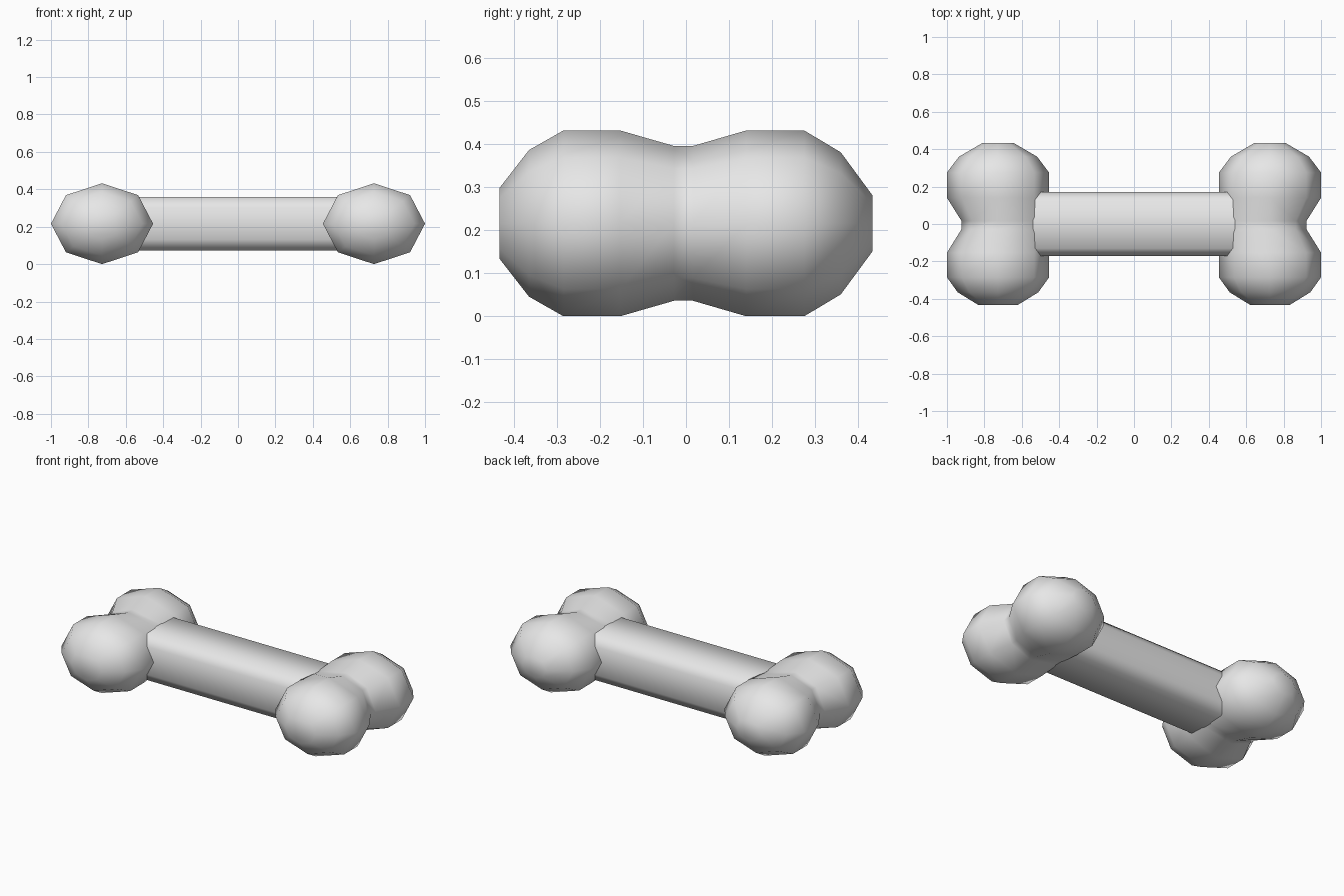
import bpy
import bmesh
from math import cos, sin, pi

cube = bpy.data.objects.get("Cube")
if cube:
    bpy.data.objects.remove(cube, do_unlink=True)

grey = bpy.data.materials.new("bone_grey")
grey.use_nodes = True
grey.diffuse_color = (0.8, 0.8, 0.8, 1)
grey.node_tree.nodes["Principled BSDF"].inputs["Base Color"].default_value = (0.8, 0.8, 0.8, 1)

MID_Z = 0.216
KNOB_X = 0.727


def loft(name, sections):
    """Skin a list of equal-sized point loops and cap both ends."""
    bm = bmesh.new()
    loops = [[bm.verts.new(p) for p in s] for s in sections]
    n = len(loops[0])
    for a, b in zip(loops, loops[1:]):
        for i in range(n):
            j = (i + 1) % n
            bm.faces.new((a[i], a[j], b[j], b[i]))
    bm.faces.new(loops[0])
    bm.faces.new(loops[-1])
    bmesh.ops.recalc_face_normals(bm, faces=bm.faces)
    mesh = bpy.data.meshes.new(name)
    bm.to_mesh(mesh)
    bm.free()
    mesh.materials.append(grey)
    obj = bpy.data.objects.new(name, mesh)
    bpy.context.collection.objects.link(obj)
    bpy.ops.object.select_all(action="DESELECT")
    obj.select_set(True)
    bpy.context.view_layer.objects.active = obj
    bpy.ops.object.shade_smooth_by_angle(angle=pi / 3)
    return obj


def knob_ring(y, size):
    """Eight-sided oval around the y axis."""
    pts = []
    for k in range(8):
        a = k * pi / 4
        pts.append((KNOB_X + 0.273 * size * cos(a), y, MID_Z + 0.216 * size * sin(a)))
    return pts


def waist_ring(y):
    """Pinched ring between the knobs, stretched inward to meet the shaft."""
    pts = []
    for k in range(8):
        a = k * pi / 4
        inner = cos(a) < -0.01
        rx = 0.275 if inner else 0.195
        rz = 0.198 if inner else 0.18
        pts.append((KNOB_X + rx * cos(a), y, MID_Z + rz * sin(a)))
    return pts


# Paired knobs at each end
knobs = loft("end_knobs", [
    knob_ring(-0.434, 0.38), knob_ring(-0.365, 0.79),
    knob_ring(-0.285, 1), knob_ring(-0.153, 1),
    waist_ring(-0.028), waist_ring(0.016),
    knob_ring(0.14, 1), knob_ring(0.275, 1),
    knob_ring(0.36, 0.765), knob_ring(0.434, 0.30),
])
mirror = knobs.modifiers.new("mirror", "MIRROR")
mirror.use_axis[0] = True
mirror.use_clip = False

# Straight shaft with bevelled corners
corners = [(0.17, 0.085), (0.13, 0.142)]
quarter = corners + [(-y, z) for y, z in reversed(corners)]
outline = quarter + [(-y, -z) for y, z in quarter]
loft("shaft", [[(x, y, MID_Z + z) for y, z in outline] for x in (-0.54, 0.54)])
